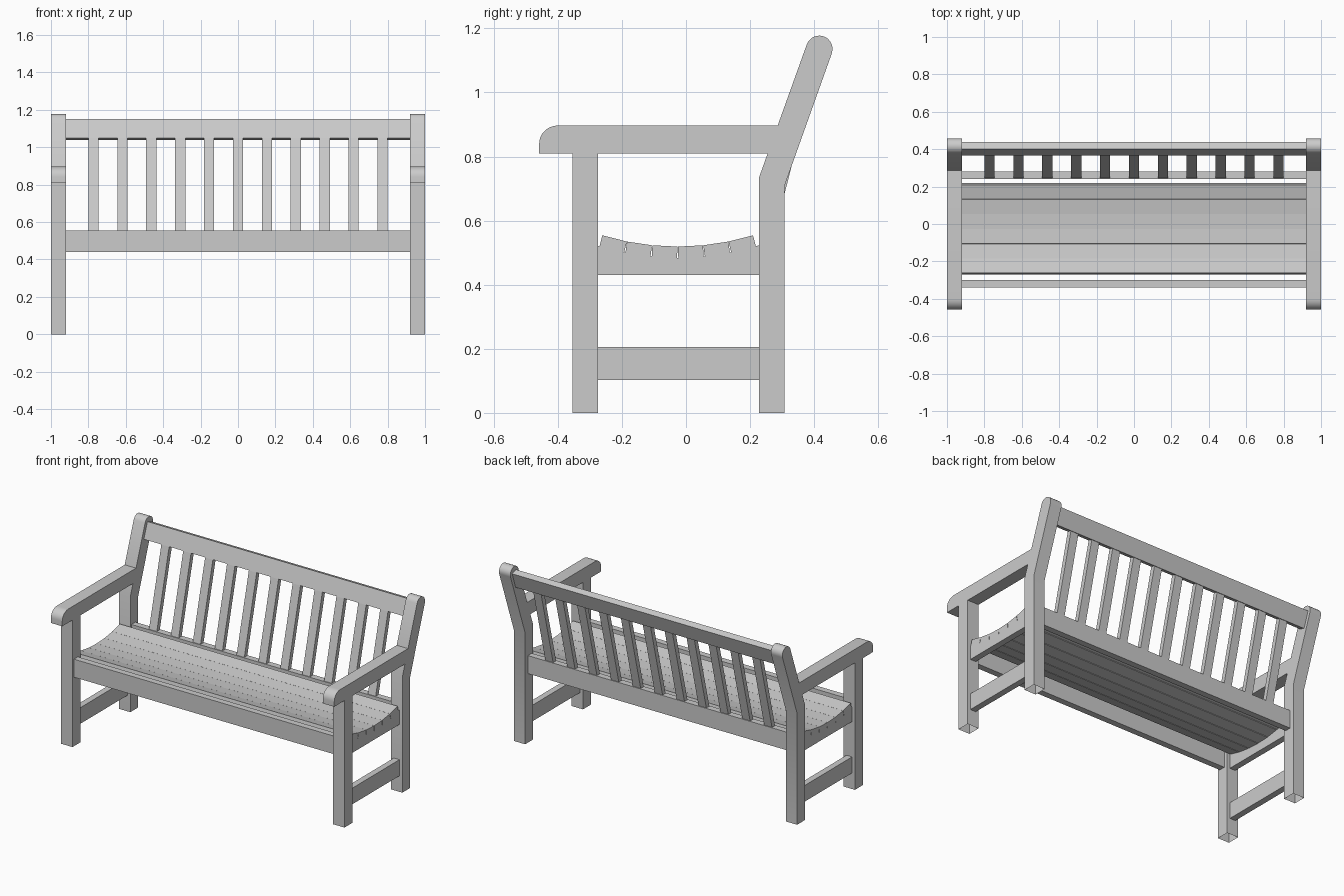
import bpy, bmesh, math

if "Cube" in bpy.data.objects:
    bpy.data.objects.remove(bpy.data.objects["Cube"])


def extrude_x(name, profile, x0, x1, mirror=False, open_bottom=False, smooth=False):
    """Extrude a (y, z) outline along x; optionally mirror it across x = 0."""
    bm = bmesh.new()
    a = [bm.verts.new((x0, y, z)) for y, z in profile]
    b = [bm.verts.new((x1, y, z)) for y, z in profile]
    bm.faces.new(a)
    bm.faces.new(b)
    n = len(profile)
    for i in range(n):
        j = (i + 1) % n
        bm.faces.new((a[i], a[j], b[j], b[i]))
    bmesh.ops.recalc_face_normals(bm, faces=bm.faces)
    if open_bottom:
        feet = [f for f in bm.faces if all(abs(v.co.z) < 1e-5 for v in f.verts)]
        bmesh.ops.delete(bm, geom=feet, context='FACES_ONLY')
    mesh = bpy.data.meshes.new(name)
    bm.to_mesh(mesh)
    bm.free()
    ob = bpy.data.objects.new(name, mesh)
    bpy.context.collection.objects.link(ob)
    if mirror:
        m = ob.modifiers.new("mirror", 'MIRROR')
        m.use_axis[0] = True
    if smooth:
        bpy.ops.object.select_all(action='DESELECT')
        ob.select_set(True)
        bpy.context.view_layer.objects.active = ob
        bpy.ops.object.shade_smooth_by_angle(angle=math.radians(35))
    return ob


def rect(y0, y1, z0, z1):
    return [(y0, z0), (y1, z0), (y1, z1), (y0, z1)]


def tilted_rect(cy, cz, w, h, ang):
    """Rectangle w by h about (cy, cz), turned by ang in the y-z plane."""
    c, s = math.cos(ang), math.sin(ang)
    return [(cy + u * w / 2 * c - v * h / 2 * s, cz + u * w / 2 * s + v * h / 2 * c)
            for u, v in ((-1, -1), (1, -1), (1, 1), (-1, 1))]


def arc(cy, cz, ry, rz, a0, a1, n):
    return [(cy + ry * math.cos(math.radians(a0 + (a1 - a0) * i / n)),
             cz + rz * math.sin(math.radians(a0 + (a1 - a0) * i / n)))
            for i in range(n + 1)]


# Front legs
extrude_x("front_legs", rect(-0.355, -0.275, 0, 0.81), 0.92, 1, True, True)

# Back posts: bent, with rounded tops
top = arc(0.416, 1.136, 0.0415, 0.0415, -19.3, 160.7, 10)
extrude_x("back_posts", [(0.228, 0), (0.308, 0), (0.308, 0.71)] + top + [(0.228, 0.735)],
          0.92, 1, True, True, True)

# Armrests with rounded noses
nose = arc(-0.398, 0.842, 0.06, 0.055, 90, 180, 8)
extrude_x("armrests", [(-0.458, 0.81), (0.256, 0.81), (0.286, 0.897)] + nose,
          0.92, 1, True, False, True)

# Side stretchers
extrude_x("side_stretchers", rect(-0.275, 0.228, 0.102, 0.205), 0.94, 0.98, True)

# Curved seat supports and seat slats share one arc centre
CY, CZ, R_TOP, R_BOT = -0.026, 1.326, 0.806, 0.842
curve = []
for i in range(13):
    y = 0.228 - i * 0.503 / 12
    curve.append((y, CZ - math.sqrt(R_BOT ** 2 - (y - CY) ** 2)))
extrude_x("seat_supports", [(-0.275, 0.43), (0.228, 0.43)] + curve, 0.94, 0.98, True)

R_MID = (R_TOP + R_BOT) / 2
for i in range(6):
    t = (i - 2.5) * 0.0987
    prof = tilted_rect(CY + R_MID * math.sin(t), CZ - R_MID * math.cos(t), 0.079, 0.036, t)
    extrude_x(f"seat_slat_{i + 1}", prof, -0.98, 0.98)

# Long rails
extrude_x("front_rail", rect(-0.34, -0.30, 0.44, 0.555), -0.92, 0.92)
extrude_x("lower_back_rail", rect(0.24, 0.28, 0.44, 0.555), -0.92, 0.92)
extrude_x("top_back_rail", tilted_rect(0.402, 1.094, 0.04, 0.106, math.radians(-19.3)), -0.92, 0.92)

# Upright back slats
for i in range(11):
    x = (i - 5) * 0.1545
    extrude_x(f"back_slat_{i + 1}",
              [(0.244, 0.55), (0.274, 0.55), (0.400, 1.05), (0.370, 1.05)],
              x - 0.0275, x + 0.0275)
